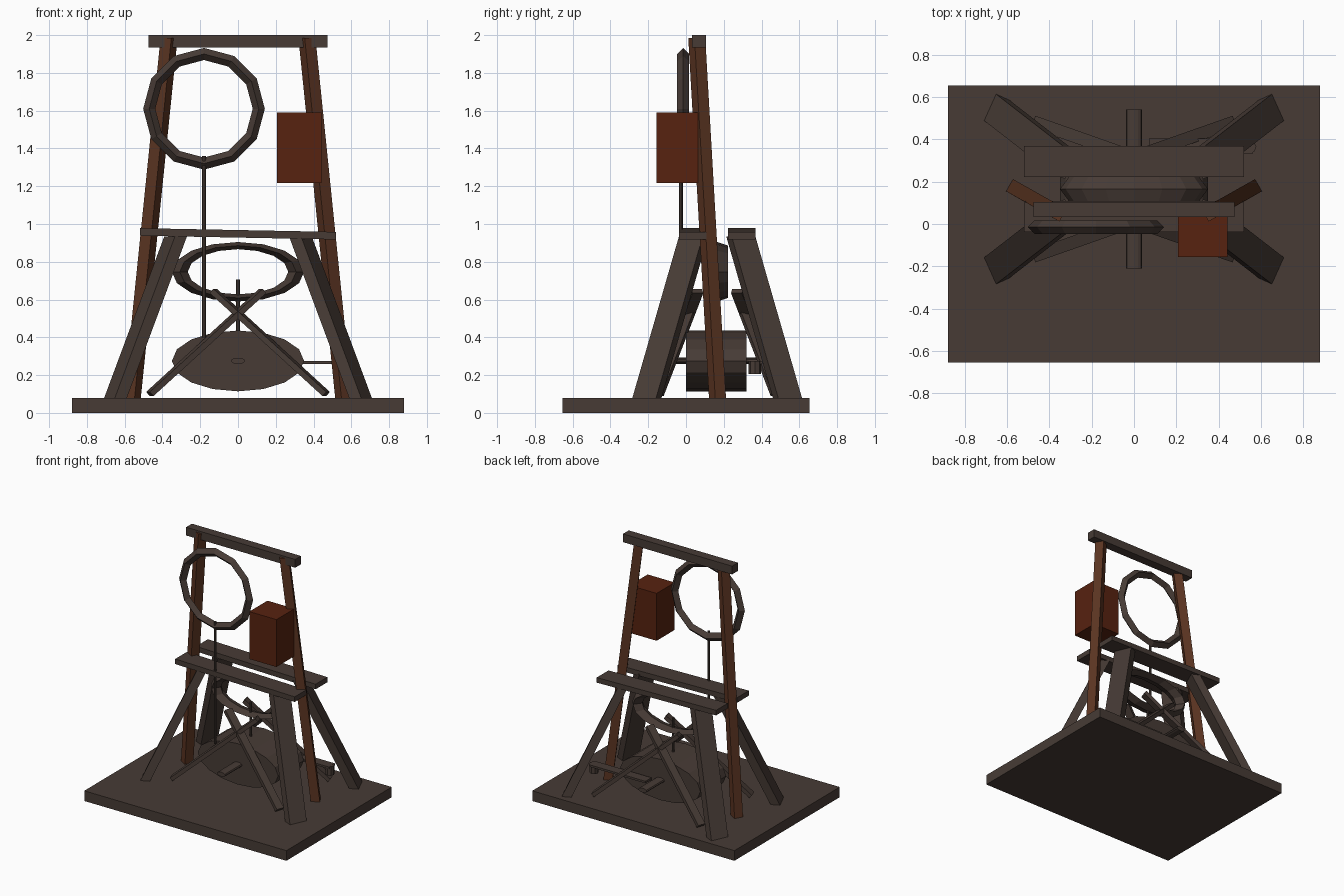
import bpy, math
from mathutils import Vector, Matrix

if "Cube" in bpy.data.objects:
    bpy.data.objects.remove(bpy.data.objects["Cube"])


def material(name, rgb):
    m = bpy.data.materials.new(name)
    m.diffuse_color = (*rgb, 1)
    m.use_nodes = True
    m.node_tree.nodes["Principled BSDF"].inputs["Base Color"].default_value = m.diffuse_color
    return m


DARK = material("dark weathered wood", (0.063, 0.044, 0.036))
POST = material("reddish post wood", (0.105, 0.035, 0.016))
RUST = material("rust brown", (0.095, 0.016, 0.005))
CY = 0.165  # centre of the trestle in y


def mesh(name, verts, faces, mat):
    me = bpy.data.meshes.new(name)
    me.from_pydata([tuple(v) for v in verts], [], faces)
    me.materials.append(mat)
    ob = bpy.data.objects.new(name, me)
    bpy.context.collection.objects.link(ob)
    return ob


QUADS = [(3, 2, 1, 0), (4, 5, 6, 7), (0, 1, 5, 4), (1, 2, 6, 5), (2, 3, 7, 6), (3, 0, 4, 7)]


def strut(name, a, b, u, v, mat):
    """Bar from a to b whose section is spanned by the half vectors u and v."""
    a, b, u, v = map(Vector, (a, b, u, v))
    if u.cross(v).dot(b - a) < 0:
        v = -v
    ring = [-u - v, u - v, u + v, -u + v]
    return mesh(name, [a + r for r in ring] + [b + r for r in ring], QUADS, mat)


def box(name, x, y, z, mat):
    cx, cy = sum(x) / 2, sum(y) / 2
    return strut(name, (cx, cy, z[0]), (cx, cy, z[1]),
                 ((x[1] - x[0]) / 2, 0, 0), (0, (y[1] - y[0]) / 2, 0), mat)


def rod(name, loc, r, depth, n, mat, rot=(0, 0, 0), squash=1):
    bpy.ops.mesh.primitive_cylinder_add(vertices=n, radius=r, depth=depth, location=loc, rotation=rot)
    ob = bpy.context.object
    ob.name = name
    ob.scale = (1, squash, 1)
    ob.data.materials.append(mat)
    return ob


def wheel(name, loc, major, minor, n, squash=1, thick=1):
    bpy.ops.mesh.primitive_torus_add(major_segments=n, minor_segments=4, major_radius=major,
                                     minor_radius=minor, location=loc, rotation=(math.pi / 2, 0, 0))
    ob = bpy.context.object
    ob.name = name
    ob.scale = (1, squash, thick)
    ob.data.materials.append(DARK)
    return ob


# Base slab and tall frame
box("base", (-0.88, 0.88), (-0.655, 0.655), (0, 0.08), DARK)
box("top_beam", (-0.475, 0.475), (0.033, 0.105), (1.935, 2.0), DARK)
for s in (-1, 1):
    d = Vector((s * 0.19, 0.11, 0)).normalized() * 0.033
    strut("tall_post", (s * 0.56, 0.167, 0.075), (s * 0.365, 0.057, 1.985), d, (-d.y, d.x, 0), POST)

# Trestle: two slightly tilted beams, four splayed legs, four crossed braces
for t, side in ((-1, "front"), (1, "back")):
    cy = CY + t * 0.13
    strut(side + "_trestle_beam", (-0.52, cy, 0.958), (0.52, cy, 0.938),
          (0, 0.073, 0), (0, 0, 0.02), DARK)
    for s in (-1, 1):
        w = Vector((-s * 0.41, t * 0.91, 0)) * 0.069
        n = Vector((s * 0.91, t * 0.41, 0)) * 0.035
        strut(side + "_leg", (s * 0.65, CY + t * 0.373, 0.075), (s * 0.33, CY + t * 0.125, 0.935),
              w, n, DARK)
        a = Vector((s * 0.467, CY + t * 0.315, 0.1))
        b = Vector((-s * 0.13, CY + t * 0.105, 0.645))
        axis = (b - a).normalized()
        flat = axis.cross(Vector((0, 0, 1))).normalized()
        strut(side + "_brace", a, b, flat * 0.03, axis.cross(flat) * 0.015, DARK)

# Flattened drum on its axle, with crank
half = math.pi / 2
rod("drum", (0, 0.16, 0.275), 0.35, 0.32, 16, DARK, (half, 0, 0), 0.46)
rod("axle", (0, CY, 0.275), 0.037, 0.75, 12, DARK, (half, 0, 0), 0.46)
box("crank_arm", (0.07, 0.56), (0.33, 0.405), (0.26, 0.276), DARK)
rod("crank_handle", (0.545, 0.365, 0.24), 0.033, 0.07, 8, DARK)

# Flattened inner ring, upper wheel and thin rods
wheel("inner_ring", (0, CY, 0.747), 0.308, 0.042, 16, 0.45, 1.35)
rod("ring_spindle", (0, 0.16, 0.56), 0.01, 0.29, 8, DARK)
wheel("upper_wheel", (-0.18, -0.015, 1.61), 0.29, 0.032, 12)
rod("wheel_rod", (-0.18, -0.027, 0.88), 0.01, 0.96, 8, DARK)

# Counterweight box on the right post
box("counterweight", (0.207, 0.443), (-0.155, 0.07), (1.217, 1.59), RUST)
